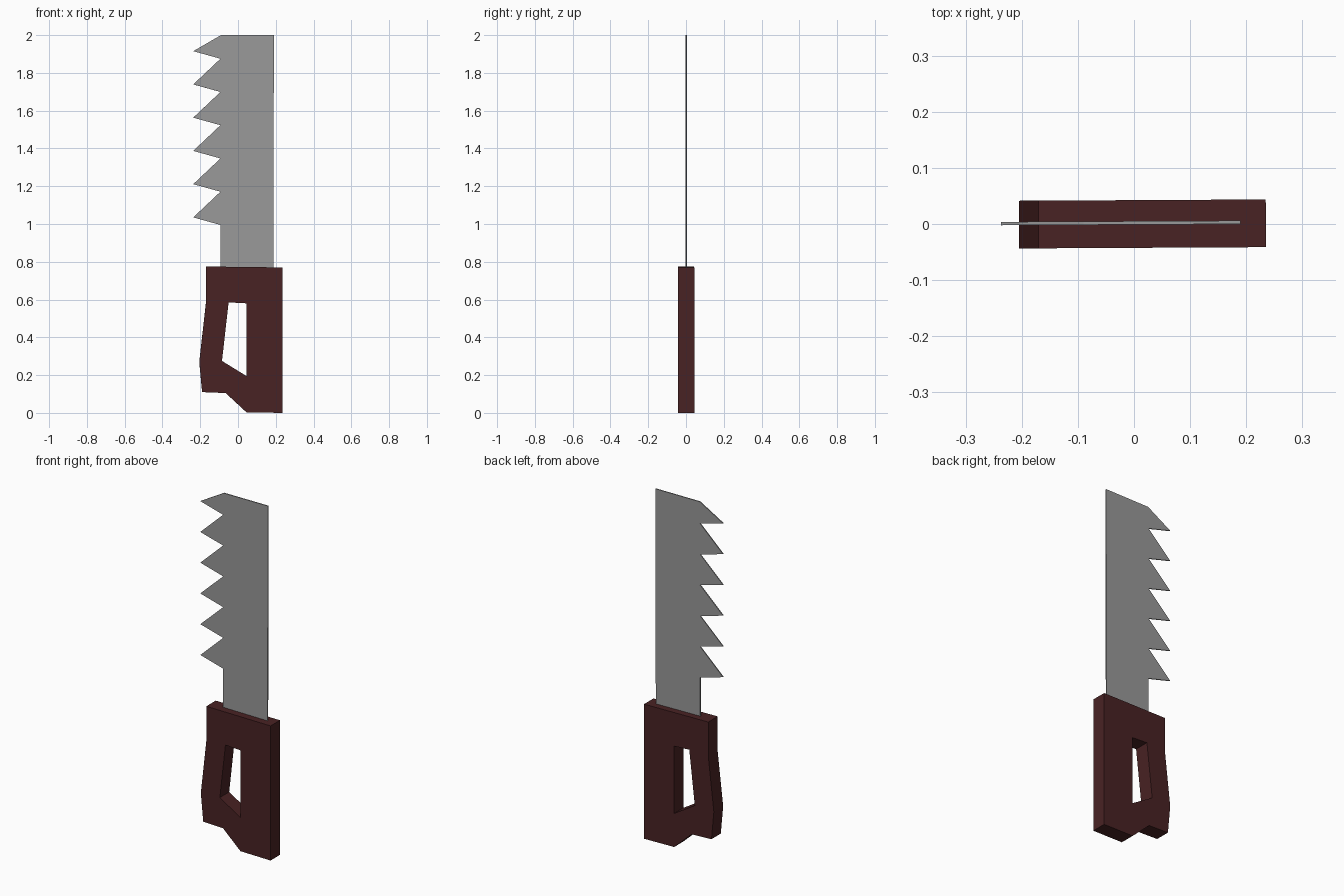
import bpy, bmesh, math
from mathutils import Matrix

cube = bpy.data.objects.get("Cube")
if cube:
    bpy.data.objects.remove(cube, do_unlink=True)


def material(name, colour):
    mat = bpy.data.materials.new(name)
    mat.use_nodes = True
    mat.diffuse_color = (*colour, 1)
    bsdf = next(n for n in mat.node_tree.nodes if n.type == 'BSDF_PRINCIPLED')
    bsdf.inputs["Base Color"].default_value = (*colour, 1)
    return mat


def plate(name, loops, thickness, mat, y=0.0):
    """Fill the front outline (later loops are holes) and extrude it along y."""
    bm = bmesh.new()
    edges = []
    for loop in loops:
        verts = [bm.verts.new((x, y - thickness / 2, z)) for x, z in loop]
        edges += [bm.edges.new((a, b)) for a, b in zip(verts, verts[1:] + verts[:1])]
    bmesh.ops.triangle_fill(bm, edges=edges, use_beauty=True)
    out = bmesh.ops.extrude_face_region(bm, geom=bm.faces[:], use_keep_orig=True)
    moved = [g for g in out["geom"] if isinstance(g, bmesh.types.BMVert)]
    bmesh.ops.translate(bm, vec=(0, thickness, 0), verts=moved)
    bmesh.ops.recalc_face_normals(bm, faces=bm.faces[:])
    # The whole tool is turned very slightly about the upright axis
    bm.transform(Matrix.Rotation(math.radians(0.3), 4, 'Z'))
    mesh = bpy.data.meshes.new(name)
    bm.to_mesh(mesh)
    bm.free()
    mesh.materials.append(mat)
    obj = bpy.data.objects.new(name, mesh)
    bpy.context.collection.objects.link(obj)
    return obj


steel = material("grey steel", (0.32, 0.32, 0.32))
wood = material("dark red wood", (0.066, 0.016, 0.017))

# Handle with a grip opening
grip = [(-.17, .775), (-.17, .58), (-.205, .27), (-.19, .11), (-.065, .105),
        (.045, .003), (.235, 0), (.235, .77)]
opening = [(-.05, .585), (.045, .58), (.045, .195), (-.085, .275)]
plate("handle", [grip, opening], .085, wood)

# Blade with a row of slanted teeth down its left edge
outline = [(.187, .75), (.19, 2), (-.09, 2)]
for i in range(6):
    tip = 1.915 - .176 * i
    outline += [(-.237, tip), (-.093, tip - .04)]
outline.append((-.093, .75))
plate("blade", [outline], .006, steel, y=.002)
